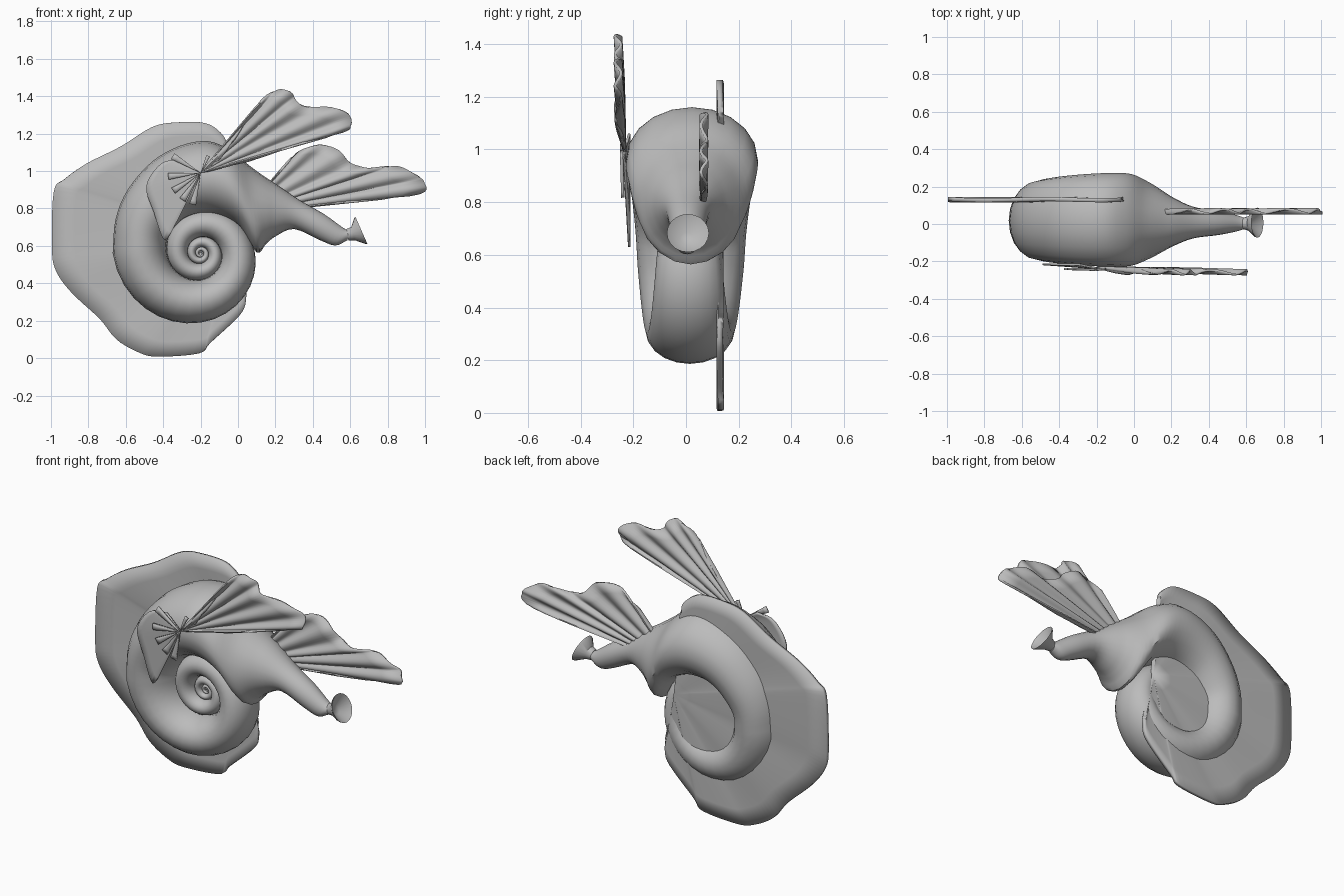
import bpy
import bmesh
from math import cos, sin, pi, exp, log, radians
from mathutils import Vector

old = bpy.data.objects.get("Cube")
if old:
    bpy.data.objects.remove(old, do_unlink=True)

# One plain grey for the whole model
grey = bpy.data.materials.new("plain_grey")
grey.use_nodes = True
grey.diffuse_color = (0.5, 0.5, 0.5, 1)
bsdf = next(n for n in grey.node_tree.nodes if n.type == 'BSDF_PRINCIPLED')
bsdf.inputs["Base Color"].default_value = (0.5, 0.5, 0.5, 1)


def finish(name, bm, angle=40):
    bmesh.ops.recalc_face_normals(bm, faces=bm.faces)
    mesh = bpy.data.meshes.new(name)
    bm.to_mesh(mesh)
    bm.free()
    mesh.materials.append(grey)
    obj = bpy.data.objects.new(name, mesh)
    bpy.context.collection.objects.link(obj)
    bpy.ops.object.select_all(action='DESELECT')
    obj.select_set(True)
    bpy.context.view_layer.objects.active = obj
    bpy.ops.object.shade_smooth_by_angle(angle=radians(angle))
    return obj


def smooth_path(points, steps):
    """Catmull-Rom interpolation of tuples of any length."""
    pts = [Vector(p) for p in points]
    pts = [2 * pts[0] - pts[1]] + pts + [2 * pts[-1] - pts[-2]]
    out = []
    for a, b, c, d in zip(pts, pts[1:], pts[2:], pts[3:]):
        for k in range(steps):
            t = k / steps
            out.append(0.5 * (2 * b + (c - a) * t + (2 * a - 5 * b + 4 * c - d) * t * t
                              + (3 * b - a - 3 * c + d) * t ** 3))
    return out + [pts[-2]]


def loft(name, sections, sides=20):
    """Skin elliptical sections: outer x, z, inner x, z, half depth in y."""
    bm = bmesh.new()
    rings = []
    for ox, oz, ix, iz, depth in sections:
        ring = []
        for s in range(sides):
            a = 2 * pi * s / sides
            u = 0.5 + 0.5 * cos(a)
            ring.append(bm.verts.new((ix + (ox - ix) * u, 0.09 * depth + depth * sin(a),
                                      iz + (oz - iz) * u)))
        rings.append(ring)
    for r, q in zip(rings, rings[1:]):
        for s in range(sides):
            n = (s + 1) % sides
            bm.faces.new((r[s], r[n], q[n], q[s]))
    bm.faces.new(rings[0])
    bm.faces.new(rings[-1])
    return finish(name, bm)


def fan(name, pivot, outline, y0, y1, thick, pleat=0.0, folds=6, steps=5):
    """Pleated sheet spreading from a pivot to a curved outline."""
    bm = bmesh.new()
    edge = smooth_path(outline, steps)
    centre = Vector(pivot)
    levels = 8
    root = bm.verts.new((centre.x, y0, centre.y))
    columns = []
    for k, p in enumerate(edge):
        wave = pleat * cos(2 * pi * folds * k / (len(edge) - 1))
        column = [root]
        for j in range(1, levels + 1):
            f = j / levels
            q = centre.lerp(p, f)
            column.append(bm.verts.new((q.x, y0 + (y1 - y0) * f + wave * min(1, 1.6 * f), q.y)))
        columns.append(column)
    for a, b in zip(columns, columns[1:]):
        bm.faces.new((root, a[1], b[1]))
        for j in range(1, levels):
            bm.faces.new((a[j], a[j + 1], b[j + 1], b[j]))
    obj = finish(name, bm, 60)
    mod = obj.modifiers.new("thickness", 'SOLIDIFY')
    mod.thickness = thick
    mod.offset = 0
    return obj


# Body: snout, chest and back, flowing into the coil
body = [
    (.595, .685, .585, .63, .03),
    (.565, .695, .52, .602, .045),
    (.46, .77, .44, .63, .065),
    (.33, .845, .30, .69, .085),
    (.22, .92, .20, .65, .13),
    (.15, .965, .15, .61, .165),
    (.06, 1.03, .10, .565, .205),
    (-.04, 1.11, .01, .70, .245),
    (-.16, 1.16, -.10, .76, .25),
    (-.31, 1.135, -.20, .77, .245),
    (-.46, 1.05, -.29, .74, .235),
    (-.59, .90, -.35, .68, .222),
    (-.655, .74, -.38, .625, .21),
]

# Coil: logarithmic spiral winding to its centre
growth = log(2.6) / (2 * pi)
coil = []
for k in range(130):
    t = k * pi / 16
    r = 0.47 * exp(-growth * t)
    c, s = cos(pi + t), sin(pi + t)
    inner = r / 2.65
    coil.append((-.2 + r * c, .56 + r * s, -.2 + inner * c, .56 + inner * s, 0.43 * r))
loft("coiled_body", smooth_path(body + coil[:1], 4)[:-1] + coil)

# Flared mouth with a sunken floor
loft("mouth_horn", [
    (.615, .685, .635, .64, .025),
    (.628, .755, .692, .61, .08),
    (.622, .75, .682, .61, .078),
    (.605, .70, .625, .63, .04),
    (.58, .69, .59, .63, .03),
])

# Tail fin: broad upright sheet behind the coil
tail = [
    (-.06, 1.12), (-.08, 1.19), (-.17, 1.255), (-.33, 1.26), (-.46, 1.235), (-.63, 1.13),
    (-.81, 1.04), (-.93, .955), (-.985, .89), (-.995, .6), (-.975, .47), (-.89, .35),
    (-.74, .21), (-.65, .10), (-.53, .03), (-.43, .008), (-.21, .025), (-.15, .08),
    (.01, .23), (.04, .31), (.035, .38),
]
fan("tail_fin", (-.02, .65), tail, .13, .13, .022, pleat=.003, folds=5)

# Near wing, drifting outwards to its tip
near = [
    (-.1, 1.06), (-.02, 1.17), (.05, 1.28), (.14, 1.39), (.22, 1.435), (.285, 1.42),
    (.31, 1.38), (.36, 1.345), (.5, 1.34), (.59, 1.305), (.605, 1.25), (.56, 1.21),
    (.3, 1.135), (.05, 1.05),
]
fan("near_wing", (-.2, .99), near, -.232, -.258, .012, pleat=.011, folds=7)

# Far wing, rooted inside the chest
far = [
    (.17, .93), (.25, 1.03), (.33, 1.105), (.44, 1.14), (.54, 1.11), (.6, 1.045),
    (.7, 1.015), (.85, 1.025), (.95, .98), (.995, .94), (.97, .88), (.6, .835), (.25, .8),
]
fan("far_wing", (.03, .775), far, .065, .068, .012, pleat=.011, folds=7)

# Flap and short feathers at the root of the near wing
flap = [(-.3, 1.06), (-.41, 1.04), (-.49, .92), (-.45, .78), (-.39, .63), (-.33, .76), (-.26, .88)]
fan("wing_root_flap", (-.2, .99), flap, -.236, -.215, .01)

for k, angle in enumerate((149, 186, 213, 236, 256, 66)):
    reach = .1 if angle < 90 else .175
    tip = [(-.2 + reach * cos(radians(angle + d)), .99 + reach * sin(radians(angle + d)))
           for d in (-6, 6)]
    fan("root_feather_%d" % (k + 1), (-.2, .99), tip, -.245, -.24, .012, steps=2)
